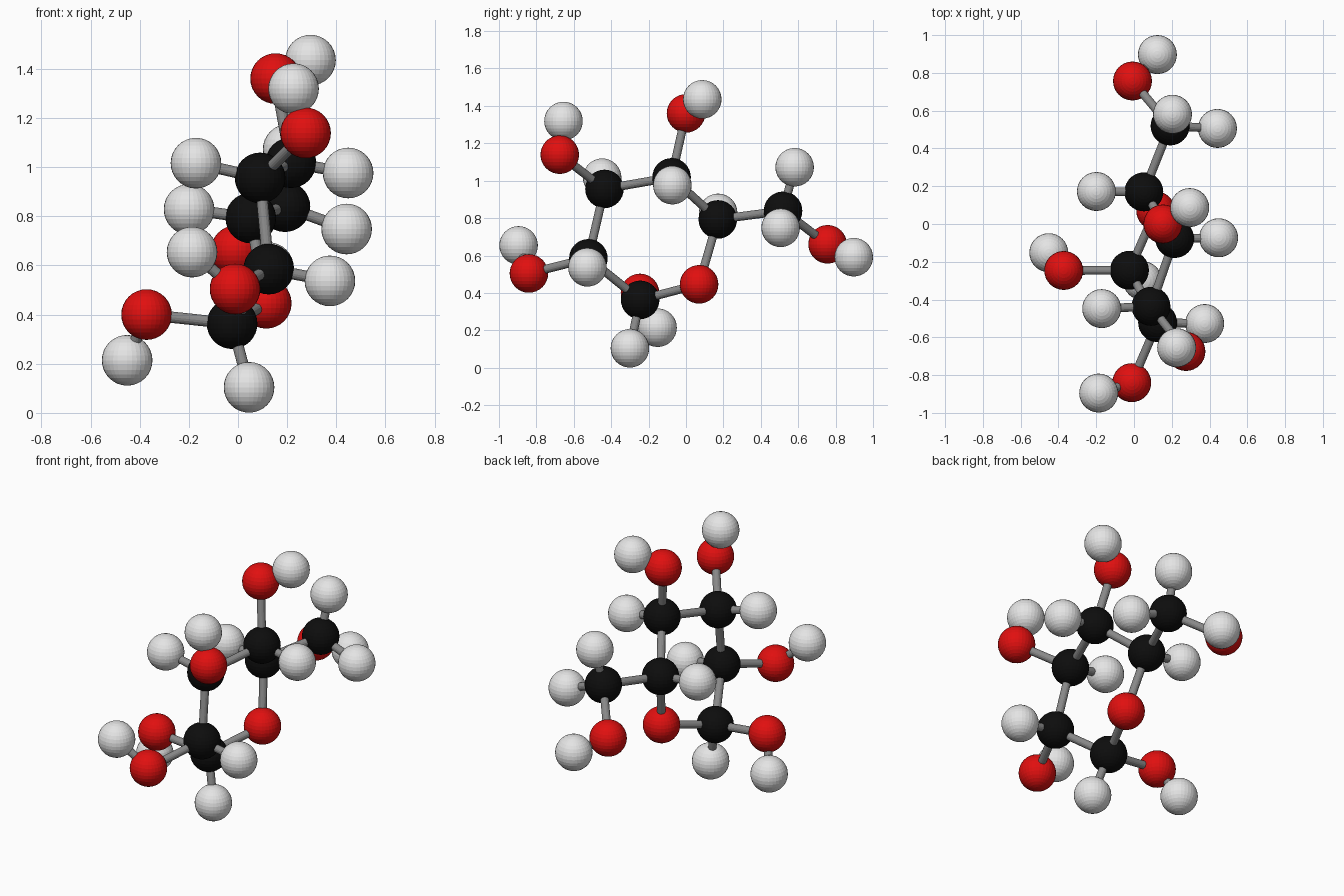
import bpy
from mathutils import Vector

if "Cube" in bpy.data.objects:
    bpy.data.objects.remove(bpy.data.objects["Cube"])

ATOM_R, BOND_R = 0.103, 0.023


def material(name, rgb):
    m = bpy.data.materials.new(name)
    m.diffuse_color = (*rgb, 1)
    m.use_nodes = True
    m.node_tree.nodes["Principled BSDF"].inputs["Base Color"].default_value = m.diffuse_color
    return m


MATS = {
    "carbon": material("black", (0.004, 0.004, 0.004)),
    "oxygen": material("red", (0.75, 0.005, 0.005)),
    "hydrogen": material("light grey", (0.78, 0.78, 0.78)),
}
BOND_MAT = material("mid grey", (0.25, 0.25, 0.25))

# Atom centres; the first word of each name gives its element
ATOMS = {
    # six-sided ring
    "carbon_1": (-0.024, -0.245, 0.363),
    "carbon_2": (0.125, -0.522, 0.585),
    "carbon_3": (0.090, -0.436, 0.956),
    "carbon_4": (0.215, -0.077, 1.018),
    "carbon_5": (0.052, 0.170, 0.793),
    "oxygen_ring": (0.115, 0.070, 0.446),
    # arm carbon
    "carbon_6": (0.191, 0.519, 0.839),
    # oxygens of the side groups
    "oxygen_1": (-0.372, -0.246, 0.400),
    "oxygen_2": (-0.012, -0.840, 0.504),
    "oxygen_3": (0.275, -0.675, 1.139),
    "oxygen_4": (0.153, 0.000, 1.360),
    "oxygen_6": (-0.008, 0.757, 0.660),
    # hydrogens on carbon
    "hydrogen_1": (0.045, -0.300, 0.104),
    "hydrogen_2": (0.374, -0.527, 0.537),
    "hydrogen_3": (-0.171, -0.448, 1.016),
    "hydrogen_4": (0.448, -0.073, 0.976),
    "hydrogen_5": (-0.199, 0.172, 0.828),
    "hydrogen_6a": (0.204, 0.581, 1.072),
    "hydrogen_6b": (0.442, 0.506, 0.748),
    # hydrogens on oxygen
    "hydrogen_o1": (-0.451, -0.152, 0.214),
    "hydrogen_o2": (-0.187, -0.895, 0.654),
    "hydrogen_o3": (0.226, -0.655, 1.319),
    "hydrogen_o4": (0.295, 0.087, 1.435),
    "hydrogen_o6": (0.124, 0.897, 0.591),
}

# Bonds: the ring, the arm, then each side group by number
RING = ["carbon_1", "carbon_2", "carbon_3", "carbon_4", "carbon_5", "oxygen_ring"]
BONDS = list(zip(RING, RING[1:] + RING[:1]))
BONDS += [("carbon_5", "carbon_6"), ("carbon_5", "hydrogen_5"),
          ("carbon_6", "hydrogen_6a"), ("carbon_6", "hydrogen_6b")]
for n in "12346":
    BONDS += [(f"carbon_{n}", f"oxygen_{n}"), (f"oxygen_{n}", f"hydrogen_o{n}")]
for n in "1234":
    BONDS.append((f"carbon_{n}", f"hydrogen_{n}"))

# Atoms: flat-faced balls
for name, pos in ATOMS.items():
    bpy.ops.mesh.primitive_uv_sphere_add(segments=32, ring_count=16,
                                         radius=ATOM_R, location=pos)
    ball = bpy.context.object
    ball.name = name
    ball.data.materials.append(MATS[name.split("_")[0]])

# Bonds: thin rods between atom centres
for a, b in BONDS:
    p, q = Vector(ATOMS[a]), Vector(ATOMS[b])
    bpy.ops.mesh.primitive_cylinder_add(vertices=16, radius=BOND_R,
                                        depth=(q - p).length, location=(p + q) / 2)
    rod = bpy.context.object
    rod.rotation_euler = (q - p).to_track_quat("Z", "Y").to_euler()
    rod.name = f"bond_{a}_to_{b}"
    rod.data.materials.append(BOND_MAT)
